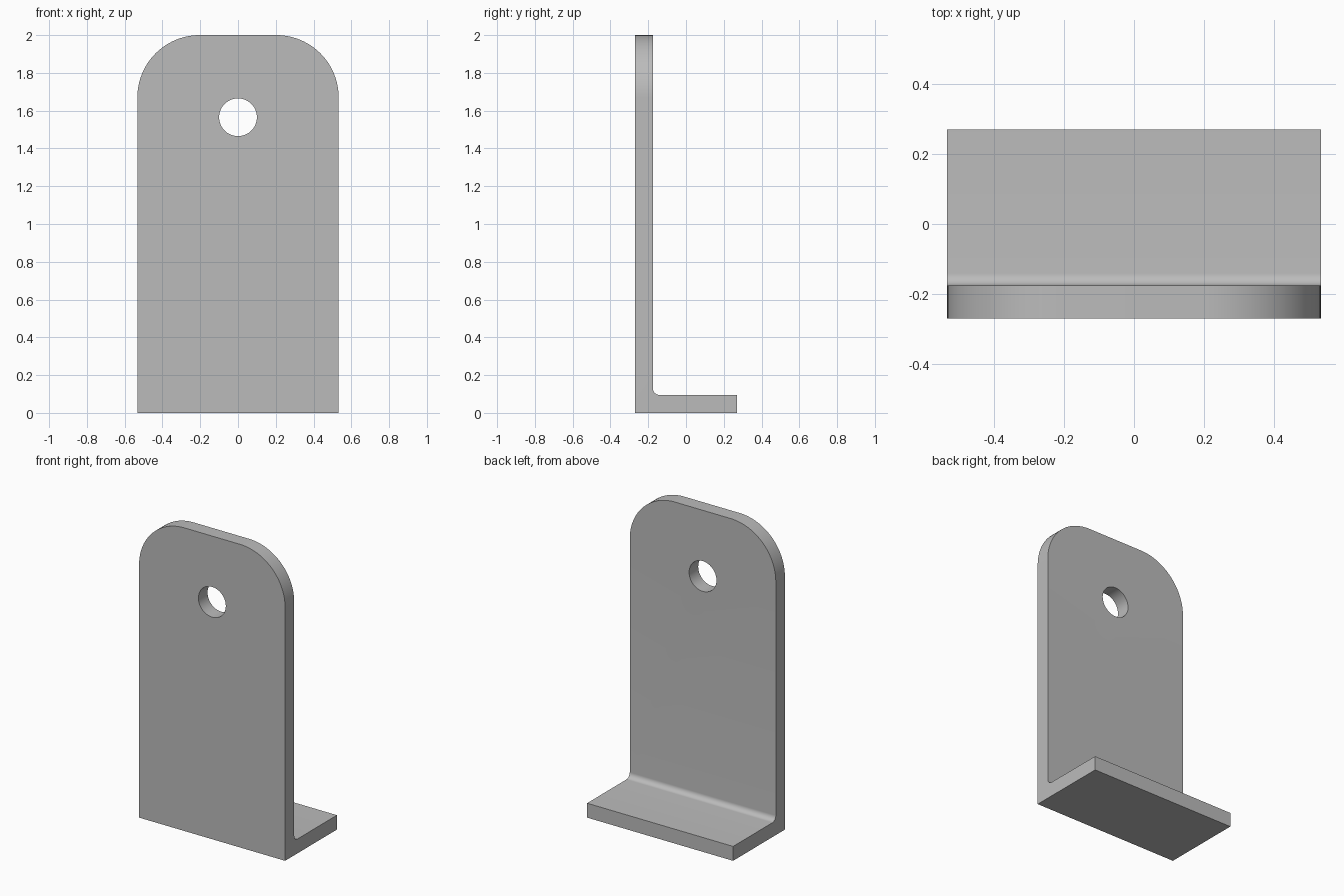
import bpy, bmesh
from math import cos, sin, pi, radians
from mathutils import Vector

cube = bpy.data.objects.get("Cube")
if cube:
    bpy.data.objects.remove(cube, do_unlink=True)

HALF_W, HALF_D, HEIGHT = 0.533, 0.27, 2.0
THICK, FILLET, CORNER = 0.095, 0.035, 0.33
HOLE_Z, HOLE_R = 1.565, 0.1

steel = bpy.data.materials.new("plain grey")
steel.use_nodes = True
grey = (0.5, 0.5, 0.5, 1)
steel.diffuse_color = grey
steel.node_tree.nodes["Principled BSDF"].inputs["Base Color"].default_value = grey


def arc(cx, cy, r, start, end, steps):
    """Points along an arc, angles in degrees."""
    angles = [radians(start + (end - start) * i / steps) for i in range(steps + 1)]
    return [(cx + r * cos(a), cy + r * sin(a)) for a in angles]


def prism(name, points, place, depth):
    """Extrude a flat outline along a vector."""
    bm = bmesh.new()
    face = bm.faces.new([bm.verts.new(place(a, b)) for a, b in points])
    moved = bmesh.ops.extrude_face_region(bm, geom=[face])["geom"]
    verts = [v for v in moved if isinstance(v, bmesh.types.BMVert)]
    bmesh.ops.translate(bm, verts=verts, vec=Vector(depth))
    bmesh.ops.recalc_face_normals(bm, faces=bm.faces)
    mesh = bpy.data.meshes.new(name)
    bm.to_mesh(mesh)
    bm.free()
    mesh.materials.append(steel)
    obj = bpy.data.objects.new(name, mesh)
    bpy.context.collection.objects.link(obj)
    return obj


def cut(target, cutter, operation):
    """Apply a boolean and discard the cutter."""
    bpy.context.view_layer.objects.active = target
    mod = target.modifiers.new("cut", "BOOLEAN")
    mod.operation, mod.object, mod.solver = operation, cutter, "EXACT"
    bpy.ops.object.modifier_apply(modifier=mod.name)
    bpy.data.objects.remove(cutter, do_unlink=True)


# L-shaped side profile with a filleted inner bend
inner_y = -HALF_D + THICK
side = [(-HALF_D, 0), (HALF_D, 0), (HALF_D, THICK)]
side += arc(inner_y + FILLET, THICK + FILLET, FILLET, 270, 180, 10)
side += [(inner_y, HEIGHT), (-HALF_D, HEIGHT)]
bracket = prism("angle_bracket", side, lambda y, z: (-HALF_W, y, z), (2 * HALF_W, 0, 0))

# Rounded top corners
for s, name in ((1, "left_corner"), (-1, "right_corner")):
    curve = arc(HALF_W - CORNER, HEIGHT - CORNER, CORNER, 0, 90, 24)
    outline = curve + [(curve[-1][0], HEIGHT + 0.1), (HALF_W + 0.1, HEIGHT + 0.1),
                       (HALF_W + 0.1, curve[0][1])]
    corner = prism(name, outline, lambda x, z: (s * x, -1, z), (0, 2, 0))
    cut(bracket, corner, "DIFFERENCE")

# Mounting hole
circle = arc(0, HOLE_Z, HOLE_R, 0, 360, 48)[:-1]
cut(bracket, prism("hole", circle, lambda x, z: (x, -1, z), (0, 2, 0)), "DIFFERENCE")

# Smooth the curved walls, keep the edges sharp
bpy.ops.object.select_all(action="DESELECT")
bracket.select_set(True)
bpy.context.view_layer.objects.active = bracket
bpy.ops.object.shade_smooth_by_angle(angle=radians(30))
